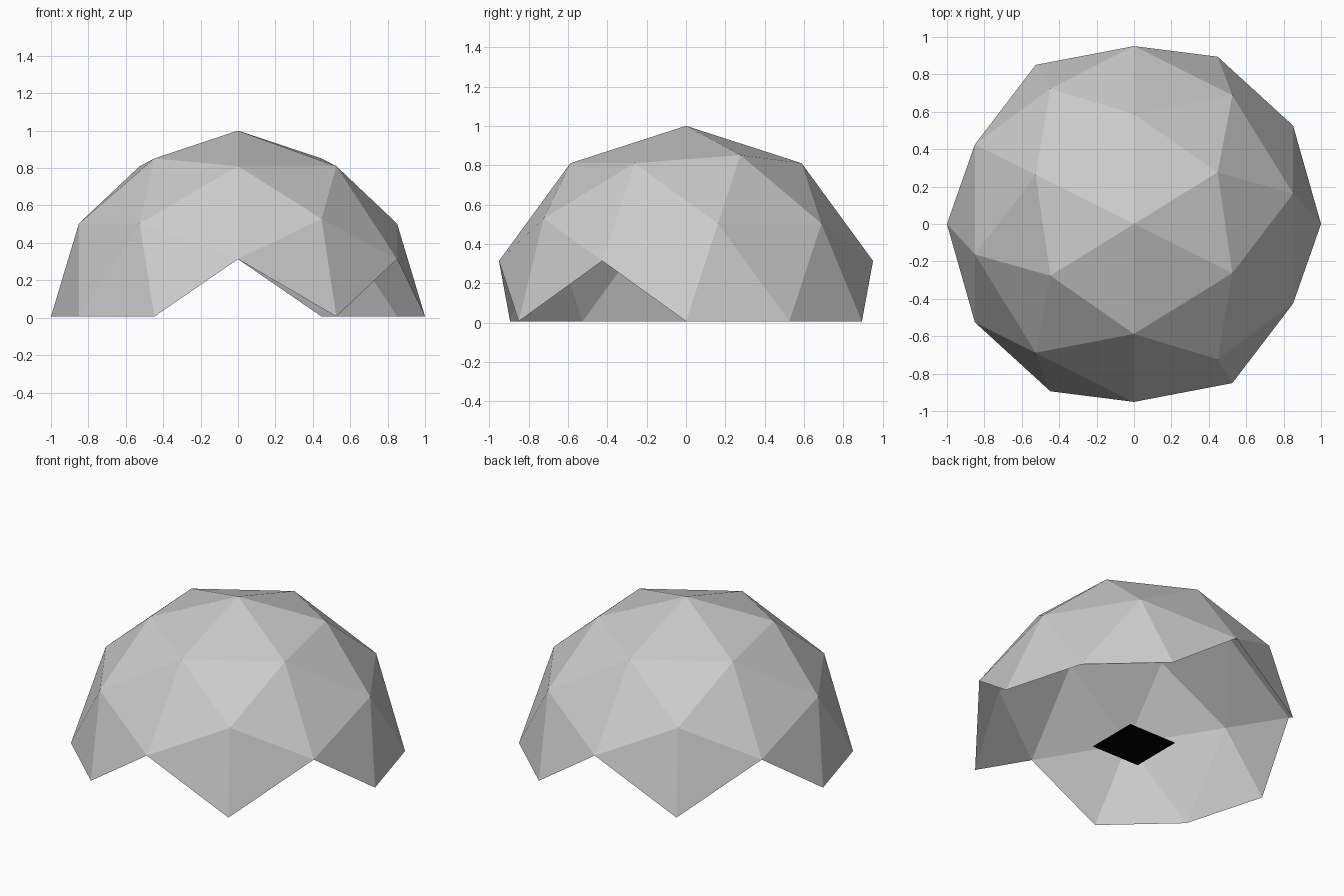
import bpy, bmesh, math
from itertools import combinations
from mathutils import Vector, Matrix

if "Cube" in bpy.data.objects:
    bpy.data.objects.remove(bpy.data.objects["Cube"])

LIFT = 0.006  # dome rim sits just above the ground plate


def material(name, rgb):
    m = bpy.data.materials.new(name)
    m.diffuse_color = (*rgb, 1.0)
    m.use_nodes = True
    m.node_tree.nodes["Principled BSDF"].inputs["Base Color"].default_value = m.diffuse_color
    return m


def finish(bm, name, mats):
    mesh = bpy.data.meshes.new(name)
    bm.to_mesh(mesh)
    bm.free()
    for m in mats:
        mesh.materials.append(m)
    obj = bpy.data.objects.new(name, mesh)
    bpy.context.collection.objects.link(obj)
    return obj


grey = material("light_grey", (0.6, 0.6, 0.6))
dark = material("dark_grey", (0.08, 0.08, 0.08))
black = material("black", (0.0, 0.0, 0.0))

# Dome: two-frequency geodesic sphere with an edge midpoint at the apex
phi = (1 + math.sqrt(5)) / 2
corners = []
for a in (-1, 1):
    for b in (-phi, phi):
        corners += [Vector(p).normalized() for p in ((a, 0, b), (0, b, a), (b, a, 0))]
middles = [(p + q).normalized() for p, q in combinations(corners, 2)
           if (p - q).length < 1.1]

bm = bmesh.new()
for p in corners + middles:
    bm.verts.new(p)
bmesh.ops.convex_hull(bm, input=bm.verts[:])

# Keep only whole panels above the base, which leaves the open archways
low = [f for f in bm.faces if min(v.co.z for v in f.verts) < -0.01]
bmesh.ops.delete(bm, geom=low, context='FACES')
bm.transform(Matrix.Translation((0, 0, LIFT)) @ Matrix.Rotation(math.atan(1 / phi), 4, 'Z')
             @ Matrix.Diagonal((1, 1, 1 - LIFT, 1)))
bmesh.ops.recalc_face_normals(bm, faces=bm.faces[:])
if sum(f.normal.z for f in bm.faces) < 0:
    bmesh.ops.reverse_faces(bm, faces=bm.faces[:])
finish(bm, "dome_shell", [grey])

# Ground plate: thin square sheet with a narrow border
bm = bmesh.new()
bmesh.ops.create_grid(bm, x_segments=1, y_segments=1, size=0.175)
inner = bm.faces[:]
rim = bmesh.ops.inset_region(bm, faces=inner, thickness=0.012)["faces"]
for f in bm.faces:
    f.material_index = 1
for f in rim:
    f.material_index = 0
bmesh.ops.reverse_faces(bm, faces=bm.faces[:])
finish(bm, "ground_plate", [dark, black])
